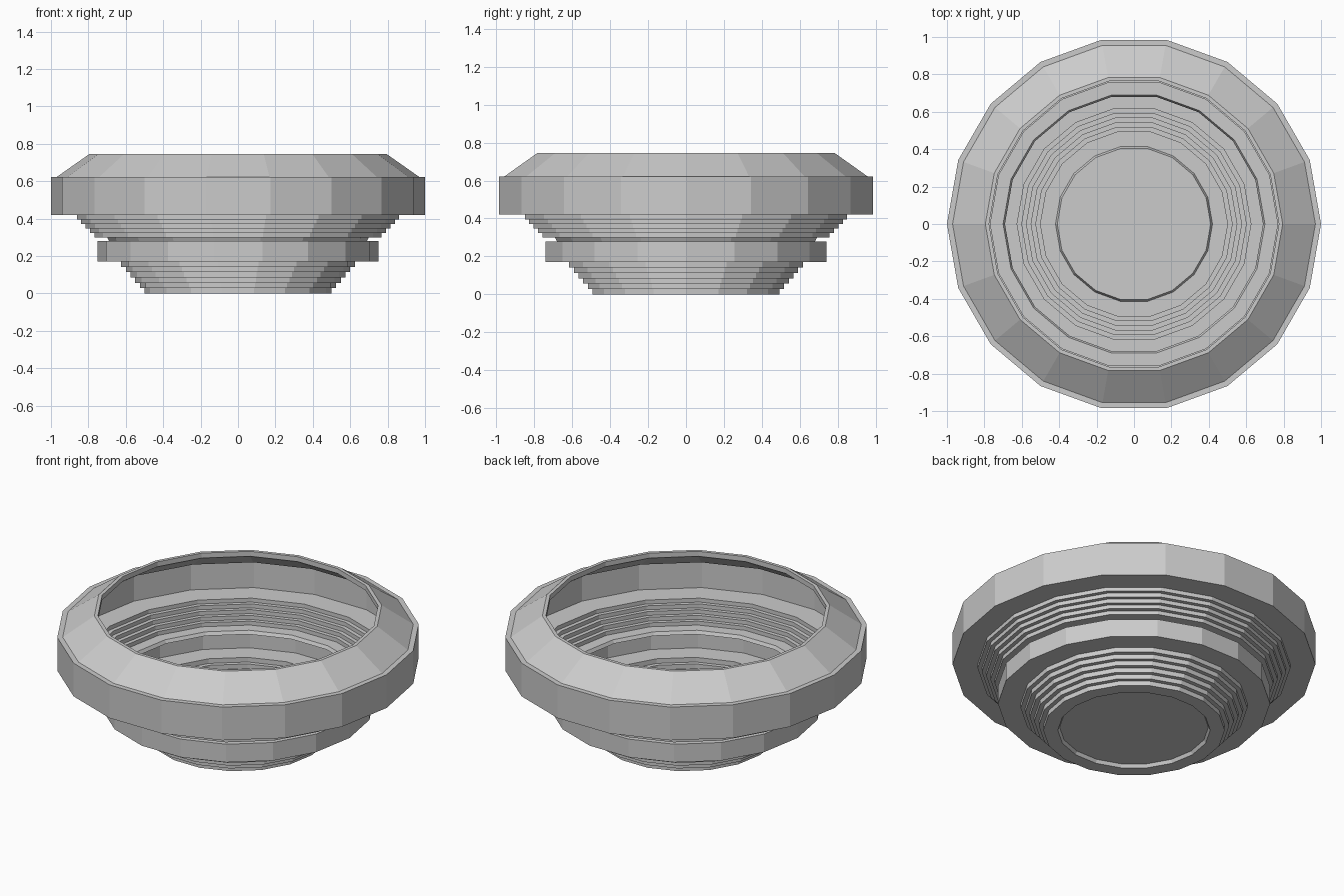
import bpy, bmesh, math

if "Cube" in bpy.data.objects:
    bpy.data.objects.remove(bpy.data.objects["Cube"])

SIDES = 18


def lathe(name, profile, closed=False):
    """Spin an (r, z) profile round z with flat facets; r = 0 makes a pole."""
    bm = bmesh.new()
    rings = []
    for r, z in profile:
        if r == 0:
            rings.append([bm.verts.new((0, 0, z))] * SIDES)
        else:
            rings.append([bm.verts.new((r * math.cos(math.tau * i / SIDES),
                                        r * math.sin(math.tau * i / SIDES), z))
                          for i in range(SIDES)])
    pairs = list(zip(rings, rings[1:]))
    if closed:
        pairs.append((rings[-1], rings[0]))
    for a, b in pairs:
        for i in range(SIDES):
            j = (i + 1) % SIDES
            corners = list(dict.fromkeys([a[i], a[j], b[j], b[i]]))
            bm.faces.new(corners)
    mesh = bpy.data.meshes.new(name)
    bm.to_mesh(mesh)
    bm.free()
    obj = bpy.data.objects.new(name, mesh)
    bpy.context.collection.objects.link(obj)
    return obj


def stairs(r0, r1, z0, z1, count):
    """Stepped profile: a vertical riser then a flat tread, repeated."""
    pts = []
    for k in range(count):
        r = r0 + (r1 - r0) * k / (count - 1)
        pts += [(r, z0 + (z1 - z0) * k / count),
                (r, z0 + (z1 - z0) * (k + 1) / count)]
    return pts


# Recessed floor and lower stepped wall
lathe("lower_steps", [(0, 0.02), (0.41, 0.02), (0.42, 0)]
      + stairs(0.50, 0.625, 0, 0.17, 6))

# Middle band with the narrow neck above it
lathe("middle_band", [(0.625, 0.17), (0.75, 0.17), (0.75, 0.28),
                      (0.69, 0.28), (0.70, 0.30), (0.768, 0.30)])

# Upper stepped wall
lathe("upper_steps", stairs(0.768, 0.862, 0.30, 0.42, 5))

# Wide outer band
lathe("outer_band", [(0.862, 0.42), (1, 0.42), (1, 0.622), (0.97, 0.622)])

# Thick sloping rim
lathe("sloped_rim", [(0.97, 0.622), (0.795, 0.745), (0.775, 0.745),
                     (0.775, 0.715), (0.96, 0.592)], closed=True)
